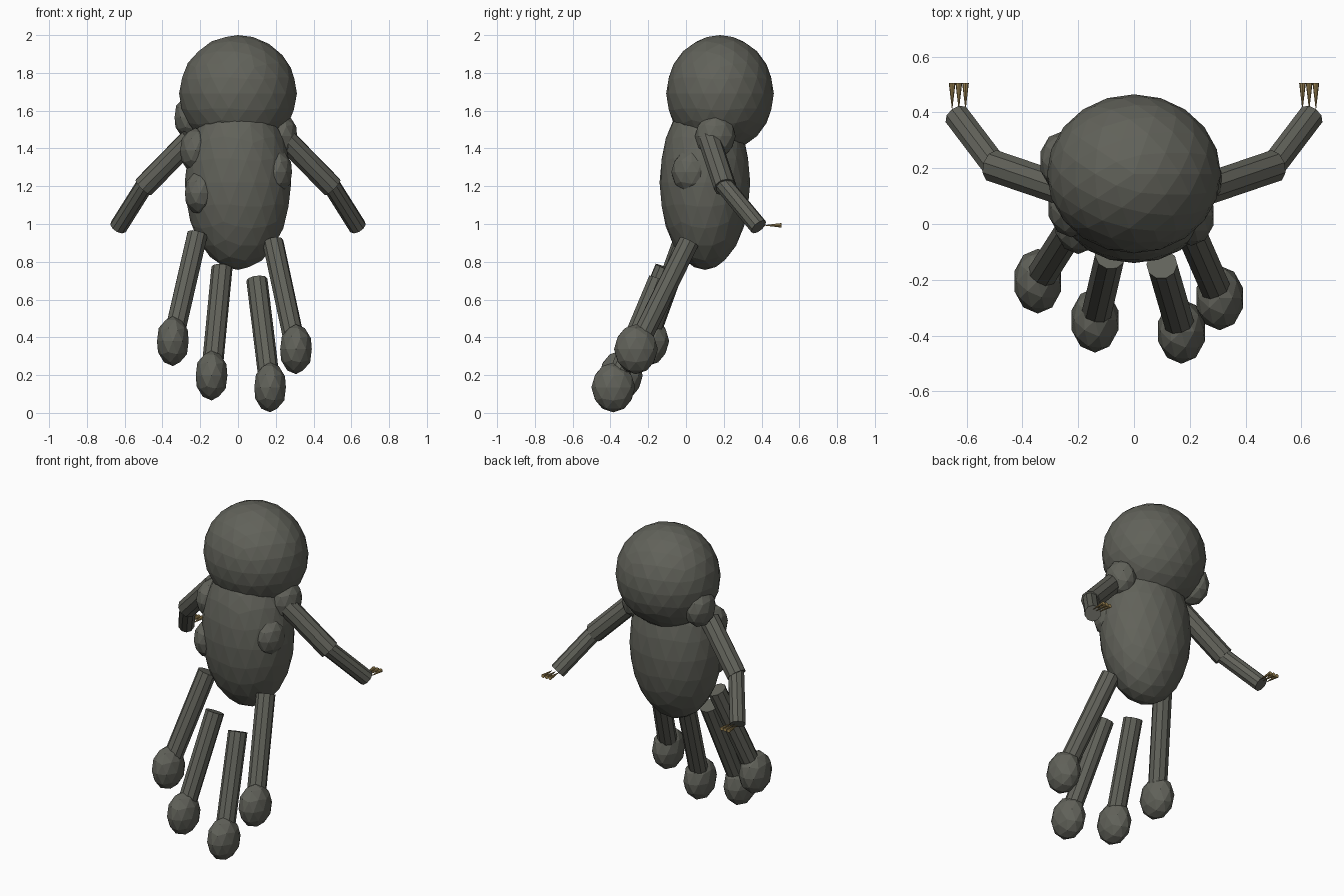
import bpy
from mathutils import Vector

if "Cube" in bpy.data.objects:
    bpy.data.objects.remove(bpy.data.objects["Cube"])


def material(name, rgb):
    m = bpy.data.materials.new(name)
    m.diffuse_color = (*rgb, 1)
    m.use_nodes = True
    m.node_tree.nodes["Principled BSDF"].inputs["Base Color"].default_value = m.diffuse_color
    return m


GREY = material("olive_grey", (0.12, 0.122, 0.102))
TAN = material("claw_tan", (0.33, 0.23, 0.085))


def finish(name, mat):
    o = bpy.context.object
    o.name = name
    o.data.materials.append(mat)
    return o


def ball(name, loc, radii, sub=2):
    bpy.ops.mesh.primitive_ico_sphere_add(subdivisions=sub, radius=1, location=loc)
    o = finish(name, GREY)
    o.scale = radii
    return o


def rod(name, a, b, r1, r2, mat=GREY, sides=10):
    """Tapered rod from a (radius r1) to b (radius r2)."""
    a, b = Vector(a), Vector(b)
    d = b - a
    bpy.ops.mesh.primitive_cone_add(vertices=sides, radius1=r1, radius2=r2,
                                    depth=d.length, location=(a + b) / 2,
                                    rotation=d.to_track_quat('Z', 'Y').to_euler())
    return finish(name, mat)


# Head and body
ball("head", (0, 0.18, 1.69), (0.312, 0.285, 0.31), 3)
ball("body", (0, 0.10, 1.22), (0.282, 0.24, 0.463), 3)

# Lumps on the sides of the body
LUMP = (0.085, 0.108, 0.118)
for name, loc in (("right_shoulder", (0.232, 0.155, 1.465)),
                  ("left_shoulder", (-0.255, 0.225, 1.565)),
                  ("right_lump", (0.205, 0.03, 1.275)),
                  ("left_upper_lump", (-0.225, 0.06, 1.39)),
                  ("left_lower_lump", (-0.2, 0.0, 1.165))):
    ball(name, loc, LUMP)

# Legs, each from hip to foot centre
legs = (((-0.215, 0.0, 0.945), (-0.345, -0.205, 0.38)),
        ((-0.085, -0.11, 0.768), (-0.14, -0.345, 0.198)),
        ((0.10, -0.145, 0.705), (0.17, -0.385, 0.135)),
        ((0.185, 0.015, 0.905), (0.307, -0.265, 0.337)))
for i, (hip, foot) in enumerate(legs, 1):
    rod(f"leg_{i}", hip, foot, 0.056, 0.056)
    ball(f"foot_{i}", foot, (0.088, 0.116, 0.132))

# Arms with three claws each
for side, s in (("right", 1), ("left", -1)):
    rod(f"{side}_upper_arm", (s * 0.25, 0.122, 1.45), (s * 0.5, 0.207, 1.195), 0.06, 0.06)
    rod(f"{side}_forearm", (s * 0.485, 0.19, 1.22), (s * 0.633, 0.385, 0.985), 0.048, 0.048)
    for i in range(3):
        x = s * (0.604 + 0.024 * i)
        rod(f"{side}_claw_{i + 1}", (x, 0.505, 0.993), (x, 0.405, 0.993), 0.012, 0, TAN, 8)
